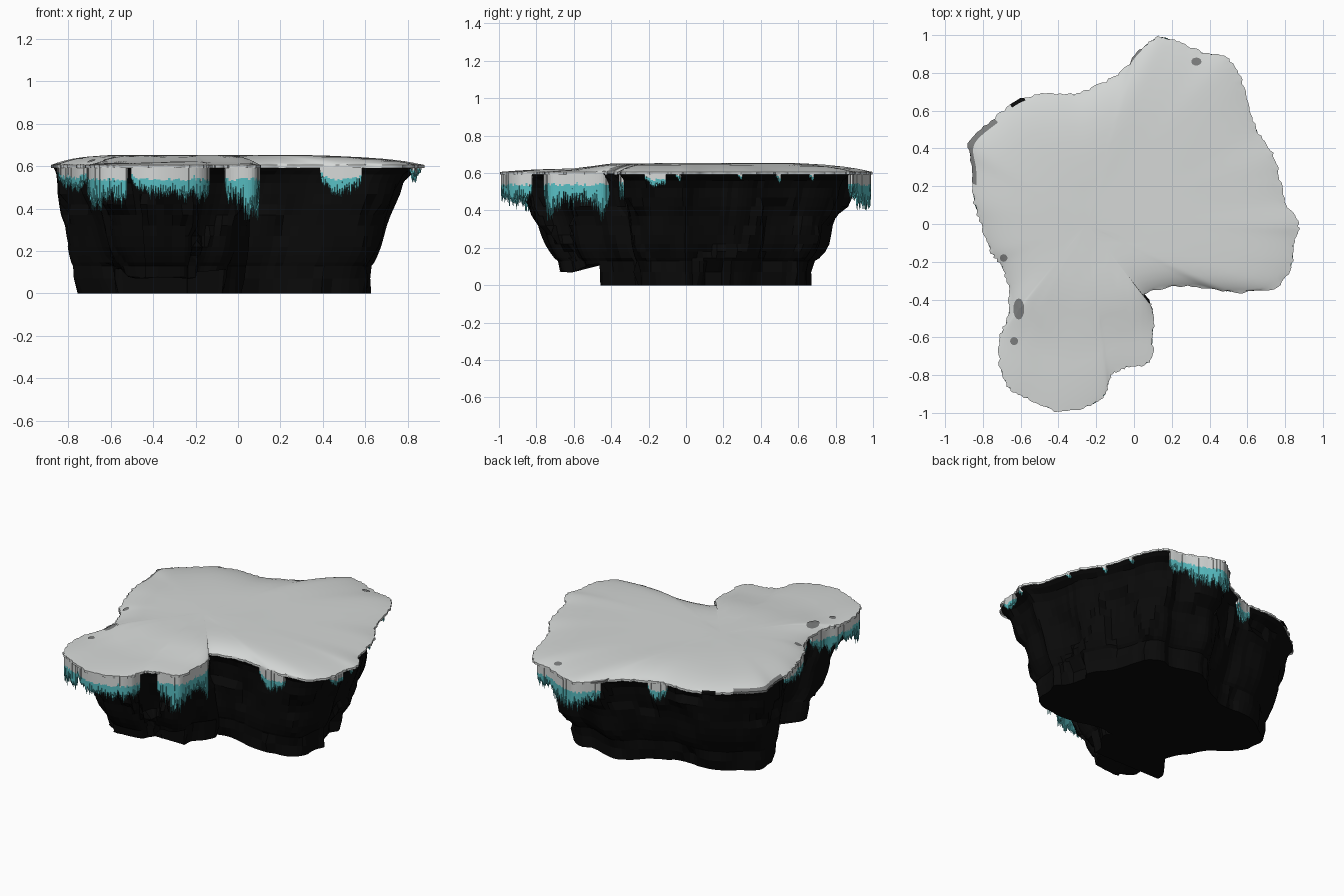
import bpy, bmesh, math, random
from mathutils import Vector, noise
from mathutils.bvhtree import BVHTree

if "Cube" in bpy.data.objects:
    bpy.data.objects.remove(bpy.data.objects["Cube"])

random.seed(4)

# Plan outline of the floating slab, counter-clockwise
OUTLINE = [(.87, 0), (.80, .12), (.77, .25), (.74, .36), (.66, .48), (.61, .62), (.56, .78),
           (.49, .88), (.36, .91), (.24, .96), (.13, .99), (.03, .92), (-.06, .81), (-.18, .74),
           (-.30, .69), (-.45, .69), (-.60, .66), (-.74, .56), (-.87, .44), (-.86, .30),
           (-.85, .13), (-.81, 0), (-.76, -.14), (-.70, -.23), (-.66, -.36), (-.67, -.50),
           (-.71, -.60), (-.71, -.75), (-.66, -.87), (-.55, -.93), (-.40, -.99), (-.23, -.96),
           (-.15, -.90), (-.12, -.80), (-.04, -.76), (.08, -.73), (.10, -.60), (.10, -.45),
           (.05, -.38), (.16, -.34), (.33, -.33), (.52, -.36), (.74, -.34), (.83, -.23), (.85, -.08)]
N = len(OUTLINE)
CENTRE = Vector((-.25, 0))


def material(name, rgb):
    m = bpy.data.materials.new(name)
    m.diffuse_color = (*rgb, 1)
    m.use_nodes = True
    m.node_tree.nodes["Principled BSDF"].inputs["Base Color"].default_value = m.diffuse_color
    return m


SNOW = material("snow", (.67, .69, .68))
STONE = material("grey_stone", (.20, .205, .205))
ROCK = material("black_rock", (.003, .003, .003))
ICE = material("teal_ice", (.10, .53, .56))


def rim(u):
    """Smooth point on the outline at control index u."""
    i, t = math.floor(u), u - math.floor(u)
    a, b, c, d = (Vector(OUTLINE[(i + k) % N]) for k in (-1, 0, 1, 2))
    return .5 * (2 * b + (c - a) * t + (2 * a - 5 * b + 4 * c - d) * t ** 2
                 + (3 * b - a - 3 * c + d) * t ** 3)


def inward(u):
    t = (rim(u + .05) - rim(u - .05)).normalized()
    return Vector((-t.y, t.x))


def smoothstep(a, b, v):
    t = max(0, min(1, (v - a) / (b - a)))
    return t * t * (3 - 2 * t)


def loft(bm, rings, end=None):
    """Skin closed rings of points; optionally close onto an end point."""
    rows = [[bm.verts.new(p) for p in r] for r in rings]
    n = len(rows[0])
    faces = []
    for lo, hi in zip(rows, rows[1:]):
        faces += [bm.faces.new((lo[i], lo[(i + 1) % n], hi[(i + 1) % n], hi[i])) for i in range(n)]
    if end is not None:
        tip = bm.verts.new(end)
        faces += [bm.faces.new((rows[-1][i], rows[-1][(i + 1) % n], tip)) for i in range(n)]
    return faces


def finish(bm, name, mats, smooth=None):
    bmesh.ops.recalc_face_normals(bm, faces=bm.faces)
    me = bpy.data.meshes.new(name)
    bm.to_mesh(me)
    bm.free()
    ob = bpy.data.objects.new(name, me)
    bpy.context.collection.objects.link(ob)
    for m in mats:
        me.materials.append(m)
    if smooth:
        bpy.ops.object.select_all(action='DESELECT')
        ob.select_set(True)
        bpy.context.view_layer.objects.active = ob
        bpy.ops.object.shade_smooth_by_angle(angle=math.radians(smooth))
    return ob


# Snow cap: shallow dome with a ragged rim, lower over the front lobe
SUB = 8
smooth_edge = [rim(i / SUB) for i in range(N * SUB)]
ragged_edge = [p + inward(i / SUB) * random.uniform(-.008, .006) for i, p in enumerate(smooth_edge)]


def cap_ring(f):
    ring = []
    for p in (ragged_edge if f == 1 else smooth_edge):
        q = CENTRE + (p - CENTRE) * f
        amp = .016 + .030 * smoothstep(-.62, -.36, q.y)
        wave = .005 * noise.noise((q.x * 2.5, q.y * 2.5, 0))
        ring.append((q.x, q.y, .606 + (amp + wave) * (1 - f ** 6)))
    return ring


bm = bmesh.new()
under = [(p.x, p.y, .592) for p in ragged_edge]
rings = [under] + [cap_ring(f) for f in (1, .98, .96, .92, .85, .75, .62, .47, .3, .14)]
faces = loft(bm, rings, (CENTRE.x, CENTRE.y, .652))
n = len(smooth_edge)
for k, f in enumerate(faces):
    u, row = (k % n) / SUB, k // n
    # bare stone along two stretches of the rim, bare rock on a third
    if (17 <= u <= 19.4 and row < 3) or (10.8 <= u <= 11.5 and row < 2):
        f.material_index = 1
    if 15.8 <= u <= 16.3 and row < 2:
        f.material_index = 2
bm.normal_update()
tree = BVHTree.FromBMesh(bm)
finish(bm, "snow_cap", [SNOW, STONE, ROCK], 35)

# Bare stone patches lying on the snow
bm = bmesh.new()
for x, y, rx, ry in ((-.61, -.45, .029, .056), (-.635, -.62, .021, .021),
                     (.33, .86, .027, .021), (-.69, -.18, .02, .02)):
    pts = []
    for k in range(17):
        a = k * math.tau / 16
        r = 0 if k == 16 else 1
        px, py = x + rx * r * math.cos(a), y + ry * r * math.sin(a)
        hit = tree.ray_cast(Vector((px, py, 2)), Vector((0, 0, -1)))[0]
        pts.append((px, py, (hit.z if hit else .606) + .004))
    loft(bm, [pts[:16]], pts[16])
finish(bm, "stone_patches", [STONE])

# Rock body: tapers from the rim to a smaller footprint
PROFILE = [(.597, .04), (.58, .12), (.56, .27), (.52, .37), (.47, .42), (.42, .49), (.37, .57),
           (.32, .63), (.27, .67), (.22, .72), (.18, .79), (.145, .87), (.13, .93), (.07, .97), (0, 1)]


def foot(p):
    q = Vector((.785 * p.x - .06, .68 * p.y))
    lobe = 1 - smoothstep(-.60, -.40, p.y)
    if p.x > -.3:      # narrower lobe on its right, deeper notch beside it
        q.x -= .10 * lobe * smoothstep(-.3, 0, p.x)
        q.y += .04 * (1 - lobe) * smoothstep(.45, .05, p.x) if -.45 < p.y < -.3 else 0
    if p.x < -.5:      # left wall cuts in ahead of the left corner
        q.x += (.14 - .08 * lobe) * (1 - smoothstep(-.08, .28, p.y))
    if p.x > .4 and p.y > .3:
        q += Vector((.025, .025))
    return q


bm = bmesh.new()
rings = []
COLS = N * 4
for z, t in PROFILE:
    ring = []
    for i in range(COLS):
        u = i / 4
        p = rim(u)
        q = p.lerp(foot(p), t)
        # blocky vertical cracks
        s = Vector((q.x * 5, q.y * 5, z * 2.5 + .6 * noise.noise((q.x * 3, q.y * 3, 0))))
        d = .024 * (noise.cell(s) - .4) + .022 * noise.noise(s * 1.6)
        q += inward(u) * d * smoothstep(.1, .4, t) * (.4 if z < .05 else 1)
        ring.append((q.x, q.y, z))
    rings.append(ring)
base_mid = foot(CENTRE)
for f in (.75, .5, .25):
    rings.append([(base_mid.x + (x - base_mid.x) * f, base_mid.y + (y - base_mid.y) * f, 0)
                  for x, y, z in rings[len(PROFILE) - 1]])
loft(bm, rings, (base_mid.x, base_mid.y, 0))
# raised underside beneath the front lobe
for y in (-.450, -.462):
    bmesh.ops.bisect_plane(bm, geom=bm.verts[:] + bm.edges[:] + bm.faces[:], dist=1e-5,
                           plane_co=(0, y, 0), plane_no=(0, 1, 0))
for v in bm.verts:
    if v.co.y < -.458:
        v.co.z = max(v.co.z, .075 + .035 * smoothstep(-.62, -.52, v.co.y)
                     + .012 * noise.noise(v.co * 6))
finish(bm, "rock_body", [ROCK])

# Icicle fringes: (start, end, longest drop) along the outline
CLUSTERS = [(7.3, 11.3, .21), (13.4, 14.2, .14), (19.8, 23.6, .13), (24.2, 27.0, .18),
            (26.9, 29.15, .235), (29.35, 31.3, .19), (31.2, 32.7, .19), (33.9, 36.2, .27),
            (36.1, 37.9, .26), (40.35, 41.3, .15), (43.1, 43.8, .09),
            (44.3, 44.5, .06), (2.3, 2.45, .06), (4.1, 4.25, .06), (5.3, 5.4, .07)]
STEP = .0115


def icicle(bm, p, side, w, drop):
    """Flat-fronted: snow-covered stem above, tapering ice below."""
    z0, z2 = .604, .606 - drop
    z1 = max(.538 + random.uniform(-.008, .008), z2 + drop * .45)
    zm = z1 + (z2 - z1) * random.uniform(.55, .75)
    along = Vector((side.y, -side.x))

    def ring(z, s):
        return [(*(p + along * a * w * s + side * b * .005 * s), z)
                for a, b in ((-1, -1), (1, -1), (1, 1), (-1, 1))]
    for k, f in enumerate(loft(bm, [ring(z0, 1), ring(z1, 1), ring(zm, .7)],
                               (*(p + along * random.uniform(-.5, .5) * w), z2))):
        f.material_index = 0 if k < 4 else 1


bm = bmesh.new()
for a, b, longest in CLUSTERS:
    u = a
    while u < b:
        side = inward(u)
        # uneven lobes along the fringe, a little shorter at both ends
        s = (u - a) / (b - a)
        lobe = .9 + .3 * noise.noise((u * 1.7, longest * 9, 0))
        drop = longest * min(1, lobe) * (.6 + .4 * math.sin(math.pi * s) ** .5)
        for row in range(2):
            p = rim(u) + side * (.006 + .013 * row + random.uniform(0, .003))
            icicle(bm, p, side, random.uniform(.0058, .0072), drop * random.uniform(.72, 1.08))
        u += STEP / max(.02, (rim(u + .05) - rim(u - .05)).length / .1)
finish(bm, "icicle_fringe", [SNOW, ICE])
